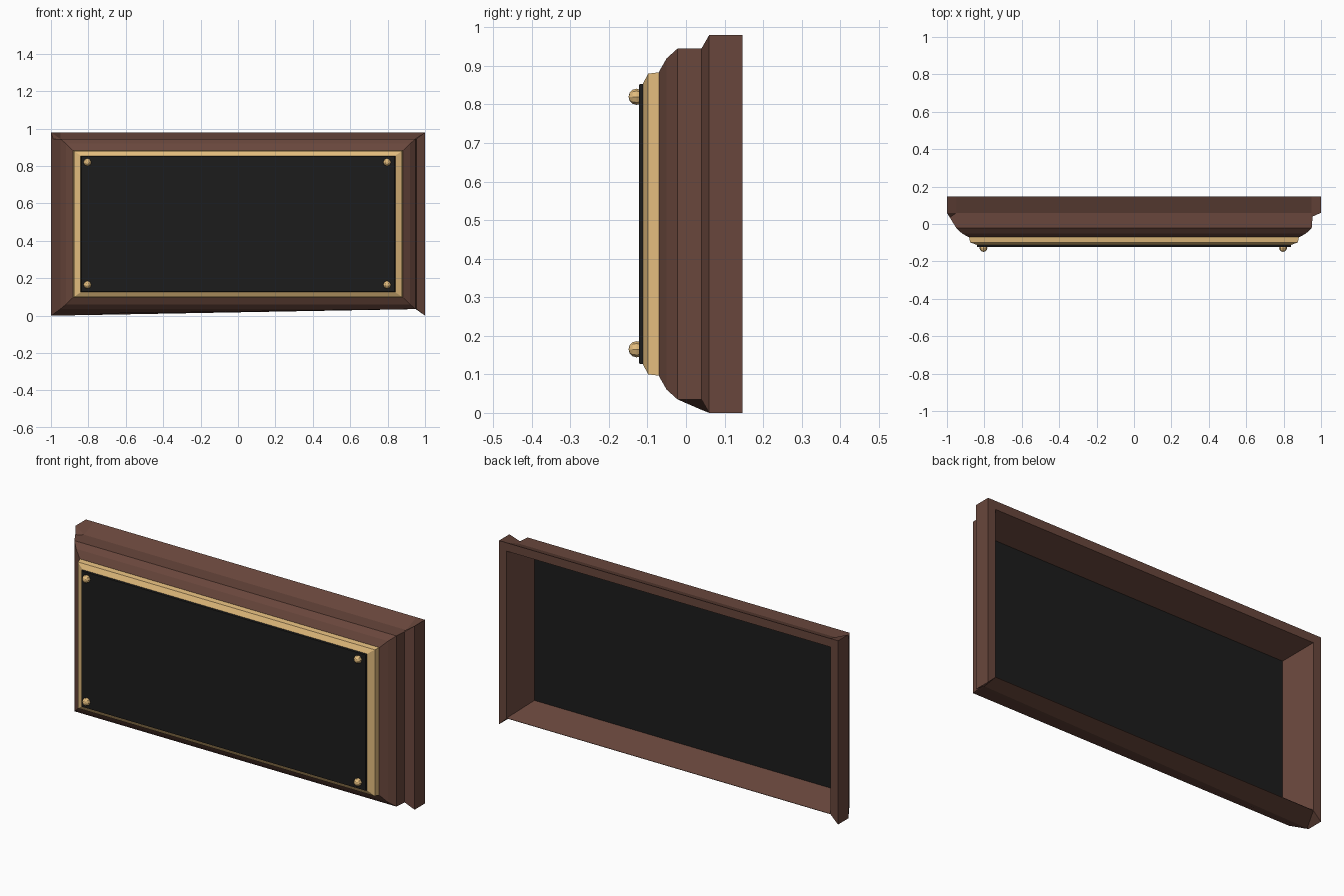
import bpy
import bmesh

if "Cube" in bpy.data.objects:
    bpy.data.objects.remove(bpy.data.objects["Cube"], do_unlink=True)

HALF_W, HEIGHT = 1.0, 0.98
PLAIN = (0.01, 0.0)


def material(name, rgb):
    m = bpy.data.materials.new(name)
    m.use_nodes = True
    m.diffuse_color = (*rgb, 1)
    bsdf = m.node_tree.nodes["Principled BSDF"]
    bsdf.inputs["Base Color"].default_value = (*rgb, 1)
    bsdf.inputs["Roughness"].default_value = 0.6
    return m


wood = material("brown wood", (0.14, 0.062, 0.045))
brass = material("brass", (0.76, 0.5, 0.205))
black = material("black plate", (0.0115, 0.0115, 0.0115))


def ring(y, ix, iz, left=None, low=None,
         low_left=PLAIN, low_right=PLAIN, top=PLAIN):
    """Inset rectangle whose rails can be notched (x, z) beside the corners."""
    x0 = -HALF_W + (ix if left is None else left)
    x1 = HALF_W - ix
    z0, z1 = iz, HEIGHT - iz
    return [(x0, y, z0 if low is None else low),
            (x0 + low_left[0], y, (z0 if low is None else low) + low_left[1]),
            (x1 - low_right[0], y, z0 + low_right[1]),
            (x1, y, z0), (x1, y, z1),
            (x1 - top[0], y, z1 - top[1]),
            (x0 + top[0], y, z1 - top[1]),
            (x0, y, z1)]


def loft(name, rings, mat, closed=False, caps=False):
    """Join successive rings with faces, as a loop or with end caps."""
    bm = bmesh.new()
    loops = [[bm.verts.new(p) for p in r] for r in rings]
    pairs = list(zip(loops, loops[1:]))
    if closed:
        pairs.append((loops[-1], loops[0]))
    for a, b in pairs:
        n = len(a)
        for i in range(n):
            j = (i + 1) % n
            bm.faces.new((a[i], a[j], b[j], b[i]))
    if caps:
        bm.faces.new(loops[0])
        bm.faces.new(loops[-1])
    bmesh.ops.recalc_face_normals(bm, faces=bm.faces)
    mesh = bpy.data.meshes.new(name)
    bm.to_mesh(mesh)
    bm.free()
    mesh.materials.append(mat)
    ob = bpy.data.objects.new(name, mesh)
    bpy.context.collection.objects.link(ob)


# Wooden frame: side flanges, sloped top rail, rounded shoulder, funnelled back
notch = (0.05, 0.035)
loft("wooden_frame", [
    ring(0.147, 0, 0, low_left=(0.045, 0.043), low_right=(0.045, 0.043),
         top=(0.05, 0)),
    ring(0.06, 0, 0, low_right=notch, top=notch),
    ring(0.04, 0.045, 0.035, left=0.012, low=0.008),
    ring(-0.022, 0.05, 0.035),
    ring(-0.05, 0.08, 0.06),
    ring(-0.07, 0.115, 0.095),
    ring(-0.07, 0.15, 0.125),
    ring(-0.015, 0.1, 0.095),
    ring(0.147, 0.045, 0.045),
], wood, closed=True)

# Brass border sloping towards the plate
loft("brass_border", [
    ring(-0.066, 0.117, 0.096),
    ring(-0.098, 0.124, 0.1),
    ring(-0.112, 0.16, 0.126),
    ring(-0.066, 0.16, 0.126),
], brass, closed=True)

# Black plate, also closing the hollow back
loft("black_plate", [
    ring(-0.01, 0.096, 0.091),
    ring(-0.05, 0.135, 0.115),
    ring(-0.1, 0.156, 0.124),
    ring(-0.122, 0.162, 0.128),
], black, caps=True)

# Domed screws near the plate corners
for side, x in (("right", -0.805), ("left", 0.797)):
    for level, z in (("lower", 0.165), ("upper", 0.82)):
        bpy.ops.mesh.primitive_uv_sphere_add(
            segments=8, ring_count=6, radius=0.021, location=(x, -0.128, z),
            rotation=(1.5708, 0, 0))
        screw = bpy.context.object
        screw.name = f"{level}_{side}_screw"
        screw.data.materials.append(brass)
